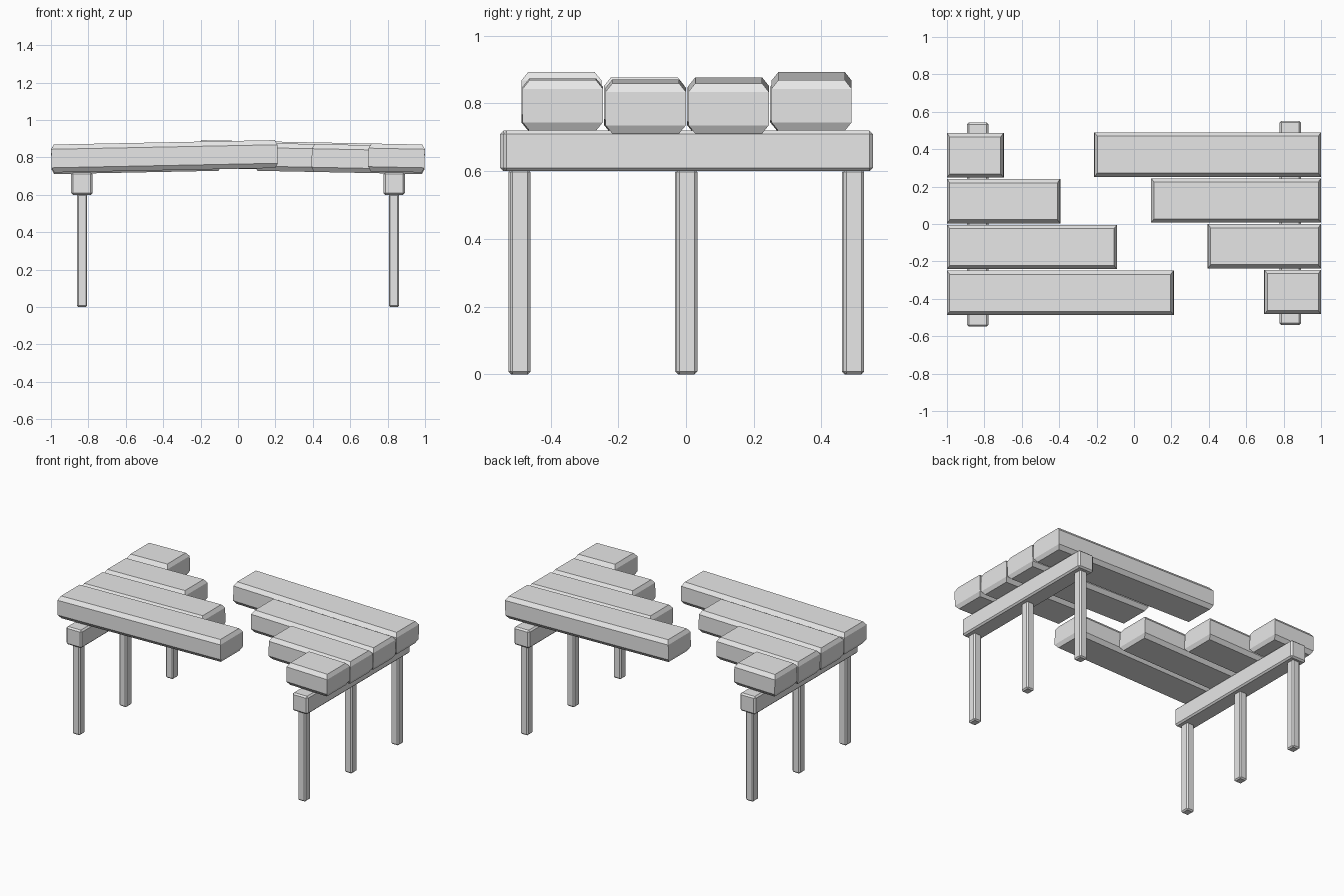
import bpy
import bmesh
from mathutils import Matrix, Vector

if "Cube" in bpy.data.objects:
    bpy.data.objects.remove(bpy.data.objects["Cube"], do_unlink=True)

grey = bpy.data.materials.new("plain grey")
grey.use_nodes = True
grey.diffuse_color = (0.8, 0.8, 0.8, 1)
grey.node_tree.nodes["Principled BSDF"].inputs["Base Color"].default_value = grey.diffuse_color


def chamfered_box(name, size, centre, cut, corners=True, tilt=0.0):
    """Box whose chamfer depth is set per axis; corners=False keeps upright edges sharp."""
    bm = bmesh.new()
    bmesh.ops.create_cube(bm, size=1)
    bmesh.ops.scale(bm, vec=[s / c for s, c in zip(size, cut)], verts=bm.verts)
    edges = [e for e in bm.edges
             if corners or abs(e.verts[0].co.z - e.verts[1].co.z) < 0.01]
    bmesh.ops.bevel(bm, geom=edges, offset=1, segments=1, affect='EDGES')
    bmesh.ops.scale(bm, vec=cut, verts=bm.verts)
    bmesh.ops.recalc_face_normals(bm, faces=bm.faces)
    bm.transform(Matrix.Rotation(tilt, 4, 'Y'))
    mesh = bpy.data.meshes.new(name)
    bm.to_mesh(mesh)
    bm.free()
    mesh.materials.append(grey)
    obj = bpy.data.objects.new(name, mesh)
    obj.location = Vector(centre)
    bpy.context.collection.objects.link(obj)


SLOPE = 0.02        # each plank rises gently towards the middle
THICK = 0.149
ROW = 0.245         # plank spacing

# The two halves are the same, turned half way round about the upright axis
for side, turn, shift in (("right", 1, -0.003), ("left", -1, 0.006)):
    # Stepped planks, longest first
    for i in range(4):
        length = 1.21 - 0.303 * i
        outer = i in (0, 3)
        x = turn * (-0.998 + length / 2)
        y = turn * (-0.365 + ROW * i) + shift
        z = (0.794 if outer else 0.785) + SLOPE * length / 2
        chamfered_box(f"{side}_plank_{i + 1}", (length, 0.237, THICK), (x, y, z),
                      (0.014, 0.02, 0.025), corners=False, tilt=-turn * SLOPE)

    # Cross beam under the outer plank ends
    chamfered_box(f"{side}_beam", (0.115, 1.092, 0.12),
                  (-turn * 0.835, shift, 0.66), (0.01, 0.01, 0.01))

    # Three posts under the beam
    for place, y in (("front", -0.493), ("middle", 0), ("back", 0.493)):
        chamfered_box(f"{side}_{place}_post", (0.056, 0.061, 0.605),
                      (-turn * 0.834, y + shift / 2, 0.3025), (0.008, 0.008, 0.008))
